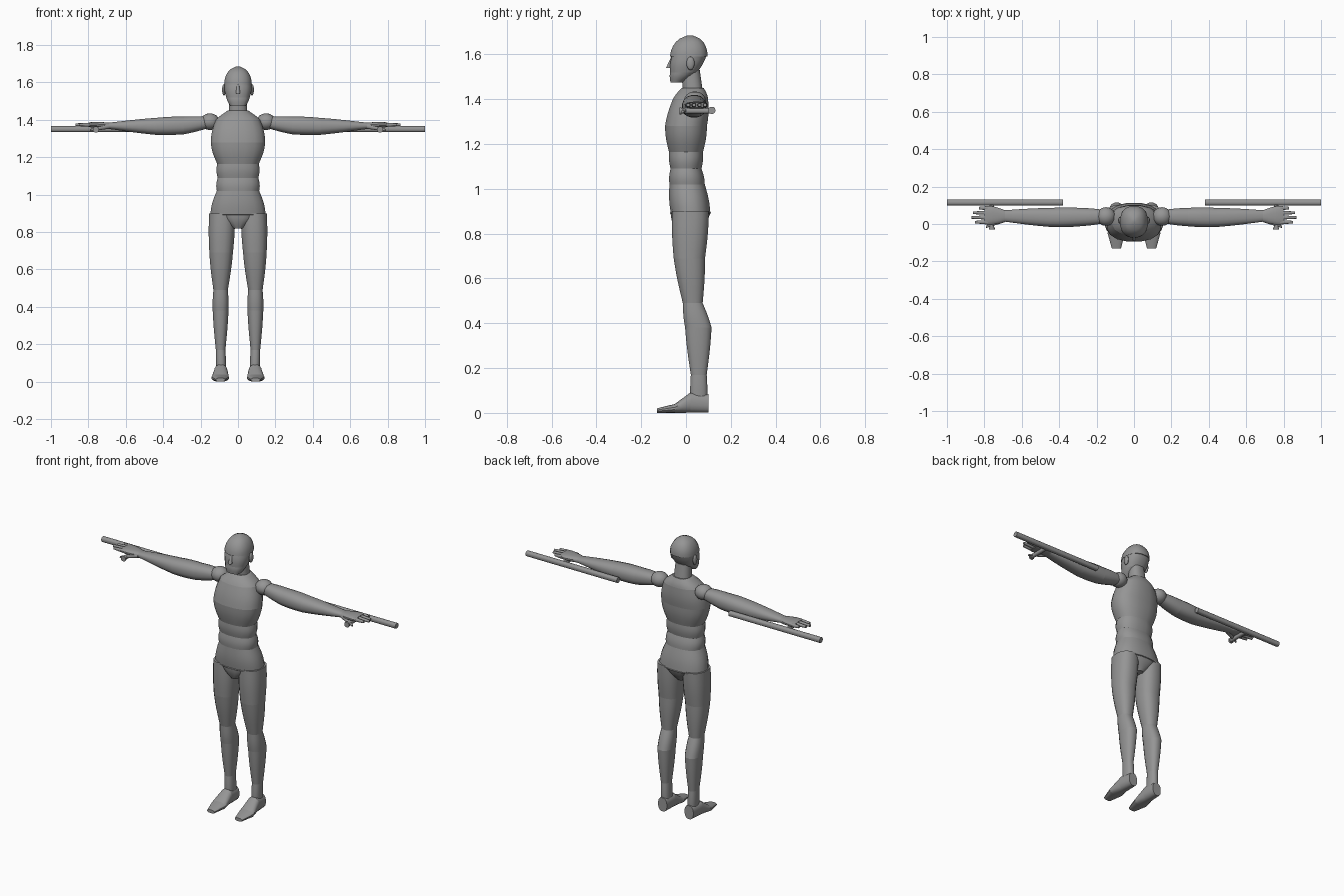
import bpy
import bmesh
import math

cube = bpy.data.objects.get("Cube")
if cube:
    bpy.data.objects.remove(cube, do_unlink=True)

grey = bpy.data.materials.new("mannequin grey")
grey.use_nodes = True
grey.diffuse_color = (0.3, 0.3, 0.3, 1)
shader = grey.node_tree.nodes["Principled BSDF"]
shader.inputs["Base Color"].default_value = grey.diffuse_color

parts = []
SIDES = 16
STEPS = 6
SQUARENESS = 2.4
# How (along, across, up) maps to x, y, z for each limb direction
AXES = {
    "x": lambda along, a, b: (along, a, b),
    "y": lambda along, a, b: (a, along, b),
    "z": lambda along, a, b: (a, b, along),
}


def straight(t):
    return 1


def swell(t):
    return 1 + 0.05 * math.sin(math.pi * t)


def dome(t):
    return math.sqrt(1 - 0.98 * t * t)


def finish(name, bm, mirrored):
    """Turn the mesh into an object, reflected across x for right-hand parts."""
    if mirrored:
        for vert in bm.verts:
            vert.co.x = -vert.co.x
    bmesh.ops.recalc_face_normals(bm, faces=bm.faces[:])
    mesh = bpy.data.meshes.new(name)
    bm.to_mesh(mesh)
    bm.free()
    mesh.materials.append(grey)
    obj = bpy.data.objects.new(name, mesh)
    bpy.context.collection.objects.link(obj)
    parts.append(obj)


def rounded(angle, centre, radius, wave):
    """One coordinate of a slightly squared ellipse."""
    value = wave(angle)
    return centre + radius * math.copysign(abs(value) ** (2 / SQUARENESS), value)


def segment(name, axis, start, end, profile, mirrored):
    """Tapered limb between two sections (along, centre a, b, radius a, b)."""
    bm = bmesh.new()
    loops = []
    for step in range(STEPS + 1):
        t = step / STEPS
        along, a, b, radius_a, radius_b = (p + (q - p) * t for p, q in zip(start, end))
        scale = profile(t)
        loop = []
        for side in range(SIDES):
            angle = math.tau * (side + 0.5) / SIDES
            across = rounded(angle, a, radius_a * scale, math.cos)
            up = rounded(angle, b, radius_b * scale, math.sin)
            loop.append(bm.verts.new(AXES[axis](along, across, up)))
        loops.append(loop)
    for low, high in zip(loops, loops[1:]):
        for i in range(SIDES):
            bm.faces.new((low[i - 1], low[i], high[i], high[i - 1]))
    bm.faces.new(loops[0])
    bm.faces.new(loops[-1])
    finish(name, bm, mirrored)


def core(names, sections, profile=swell):
    """Central parts stacked upwards: (height, centre y, half width, half depth)."""
    rings = [(z, 0, y, width, depth) for z, y, width, depth in sections]
    for name, start, end in zip(names.split(), rings, rings[1:]):
        segment(name, "z", start, end, profile, False)


def pair(names, axis, rings, profile=straight):
    """A chain of limb segments on both sides."""
    for side in ("left", "right"):
        for name, start, end in zip(names.split(), rings, rings[1:]):
            segment(f"{side}_{name}", axis, start, end, profile, side == "right")


def ball_pair(name, centre, size):
    for side in ("left", "right"):
        bm = bmesh.new()
        bmesh.ops.create_uvsphere(bm, u_segments=SIDES, v_segments=SIDES // 2, radius=1)
        bmesh.ops.scale(bm, vec=size, verts=bm.verts[:])
        bmesh.ops.translate(bm, vec=centre, verts=bm.verts[:])
        finish(f"{side}_{name}", bm, side == "right")


# Torso, from the tapered crotch to the collar
core("crotch hip_rim pelvis lower_belly upper_belly ribcage chest collar", [
    (0.82, 0.01, 0.03, 0.06),
    (0.89, 0.02, 0.12, 0.09),
    (0.895, 0.02, 0.15, 0.09),
    (1.02, 0.005, 0.115, 0.08),
    (1.09, 0, 0.11, 0.07),
    (1.165, 0, 0.113, 0.077),
    (1.28, 0, 0.148, 0.095),
    (1.4, 0.02, 0.12, 0.08),
    (1.45, 0.03, 0.055, 0.05),
])

# Neck and head, with the brow overhanging the face
core("neck", [(1.44, 0.03, 0.05, 0.045), (1.53, 0.02, 0.045, 0.042)], straight)
core("jaw face", [
    (1.475, -0.042, 0.042, 0.028),
    (1.52, -0.01, 0.064, 0.062),
    (1.59, 0.013, 0.074, 0.078),
])
core("cranium", [(1.59, 0.012, 0.075, 0.085), (1.685, 0.018, 0.075, 0.085)], dome)
core("nose", [(1.54, -0.075, 0.012, 0.014), (1.59, -0.06, 0.006, 0.006)], straight)
ball_pair("ear", (0.075, 0.02, 1.56), (0.01, 0.018, 0.03))

# Legs, from the ankle upwards
pair("ankle lower_calf upper_calf lower_thigh upper_thigh", "z", [
    (0.06, 0.09, 0.057, 0.026, 0.038),
    (0.17, 0.093, 0.057, 0.026, 0.036),
    (0.38, 0.093, 0.055, 0.043, 0.06),
    (0.49, 0.093, 0.03, 0.039, 0.045),
    (0.69, 0.09, 0.015, 0.064, 0.071),
    (0.9, 0.085, 0.02, 0.07, 0.083),
], swell)

# Feet, from heel to toe
pair("heel instep toes", "y", [
    (0.1, 0.09, 0.042, 0.03, 0.042),
    (0.02, 0.092, 0.046, 0.037, 0.046),
    (-0.05, 0.095, 0.02, 0.047, 0.02),
    (-0.13, 0.094, 0.01, 0.025, 0.01),
])

# Arms, from the shoulder to the knuckles
ball_pair("shoulder", (0.15, 0.04, 1.39), (0.052, 0.05, 0.045))
pair("upper_arm elbow forearm wrist palm", "x", [
    (0.15, 0.04, 1.387, 0.035, 0.03),
    (0.29, 0.037, 1.37, 0.05, 0.048),
    (0.44, 0.035, 1.365, 0.052, 0.046),
    (0.69, 0.043, 1.368, 0.031, 0.017),
    (0.76, 0.046, 1.373, 0.05, 0.016),
    (0.8, 0.046, 1.374, 0.048, 0.012),
], swell)

# Fingers spread evenly across the palm
tips = {"index": 0.85, "middle": 0.87, "ring": 0.86, "little": 0.83}
for place, (finger, tip) in enumerate(tips.items()):
    y = 0.01 + 0.025 * place
    pair(f"{finger}_finger", "x", [
        (0.78, y, 1.374, 0.011, 0.011),
        (tip, y, 1.374, 0.007, 0.007),
    ], swell)
pair("thumb", "x", [
    (0.69, 0.025, 1.365, 0.015, 0.013),
    (0.79, -0.015, 1.345, 0.006, 0.006),
], swell)

# Side-handled batons lying behind the arms
pair("baton", "x", [(end, 0.115, 1.35, 0.016, 0.016) for end in (0.38, 1)])
pair("baton_handle", "y", [(end, 0.76, 1.348, 0.012, 0.012) for end in (-0.02, 0.11)])
pair("baton_knob", "y", [(end, 0.76, 1.348, 0.016, 0.016) for end in (-0.03, -0.02)])

# Smooth shading with crisp seams
bpy.ops.object.select_all(action="DESELECT")
for obj in parts:
    obj.select_set(True)
bpy.context.view_layer.objects.active = parts[0]
bpy.ops.object.shade_smooth_by_angle(angle=math.radians(35))
